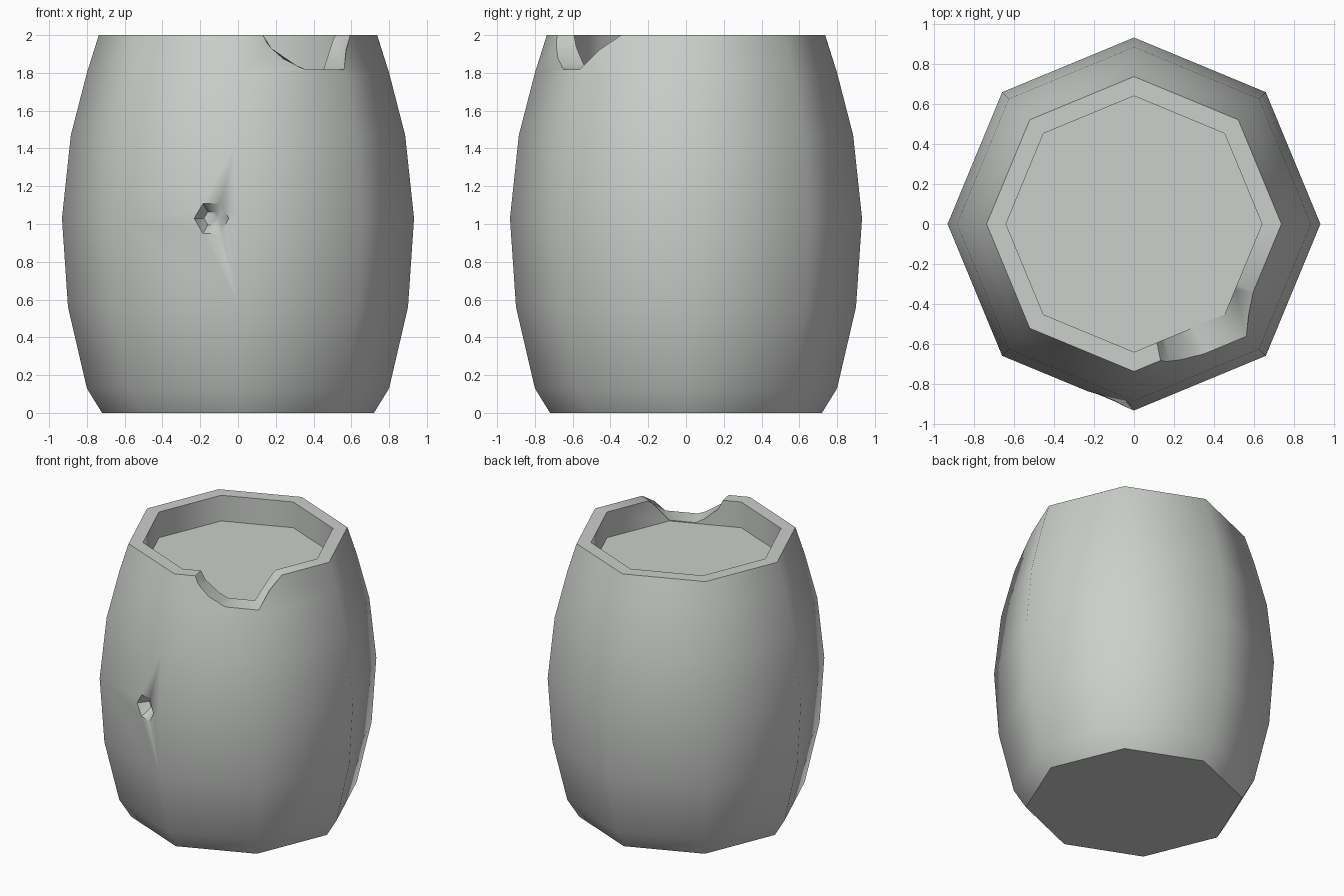
import bpy, bmesh
from math import sin, cos, tan, radians

cube = bpy.data.objects.get("Cube")
if cube:
    bpy.data.objects.remove(cube, do_unlink=True)

SIDES = 8

# Single stone-grey material
stone = bpy.data.materials.new("stone_grey")
stone.use_nodes = True
colour = (0.60, 0.62, 0.60, 1)
stone.diffuse_color = colour
stone.node_tree.nodes["Principled BSDF"].inputs["Base Color"].default_value = colour


def polar(r, degrees, z):
    a = radians(degrees)
    return (r * cos(a), r * sin(a), z)


def loft(name, rings):
    """Closed solid bridged through rings of equal point count."""
    bm = bmesh.new()
    loops = [[bm.verts.new(p) for p in ring] for ring in rings]
    for a, b in zip(loops, loops[1:]):
        n = len(a)
        for i in range(n):
            j = (i + 1) % n
            bm.faces.new((a[i], a[j], b[j], b[i]))
    bm.faces.new(loops[0])
    bm.faces.new(loops[-1])
    bmesh.ops.recalc_face_normals(bm, faces=bm.faces)
    mesh = bpy.data.meshes.new(name)
    bm.to_mesh(mesh)
    bm.free()
    mesh.materials.append(stone)
    obj = bpy.data.objects.new(name, mesh)
    bpy.context.collection.objects.link(obj)
    return obj


def carve(target, cutter):
    mod = target.modifiers.new("carve", "BOOLEAN")
    mod.operation = "DIFFERENCE"
    mod.solver = "EXACT"
    mod.object = cutter
    bpy.context.view_layer.objects.active = target
    bpy.ops.object.modifier_apply(modifier=mod.name)
    bpy.data.objects.remove(cutter, do_unlink=True)


# Barrel body with a sunken lid: radius, height from base to lid
profile = [(0.72, 0), (0.80, 0.13), (0.90, 0.56), (0.932, 1.03),
           (0.885, 1.47), (0.80, 1.80), (0.737, 2), (0.64, 2), (0.64, 1.812)]
barrel = loft("barrel", [[polar(r, i * 360 / SIDES, z) for i in range(SIDES)]
                         for r, z in profile])

# Broken notch in the front left of the rim: angle, height
notch = [(-30, 2.2), (-30, 2), (-45, 1.818), (-61, 1.818), (-65, 1.84),
         (-75.5, 1.93), (-79, 2), (-79, 2.2)]
carve(barrel, loft("notch_cutter", [[polar(r, a, z) for a, z in notch]
                                    for r in (0.55, 1.0)]))


# Hexagonal tap hole, tapering inward from the slanted front face
def hexagon(size, depth):
    ring = []
    for i in range(6):
        x, _, z = polar(size, i * 60, 0)
        x, z = -0.14 + x, 1.03 + size * sin(radians(i * 60))
        ring.append((x, -0.932 - x * tan(radians(22.5)) + depth, z))
    return ring


carve(barrel, loft("tap_cutter", [hexagon(0.092, -0.1), hexagon(0.092, 0.005),
                                  hexagon(0.04, 0.09)]))

# Smooth staves, crisp rim and base
bpy.ops.object.select_all(action="DESELECT")
barrel.select_set(True)
bpy.context.view_layer.objects.active = barrel
bpy.ops.object.shade_smooth_by_angle(angle=radians(50))
